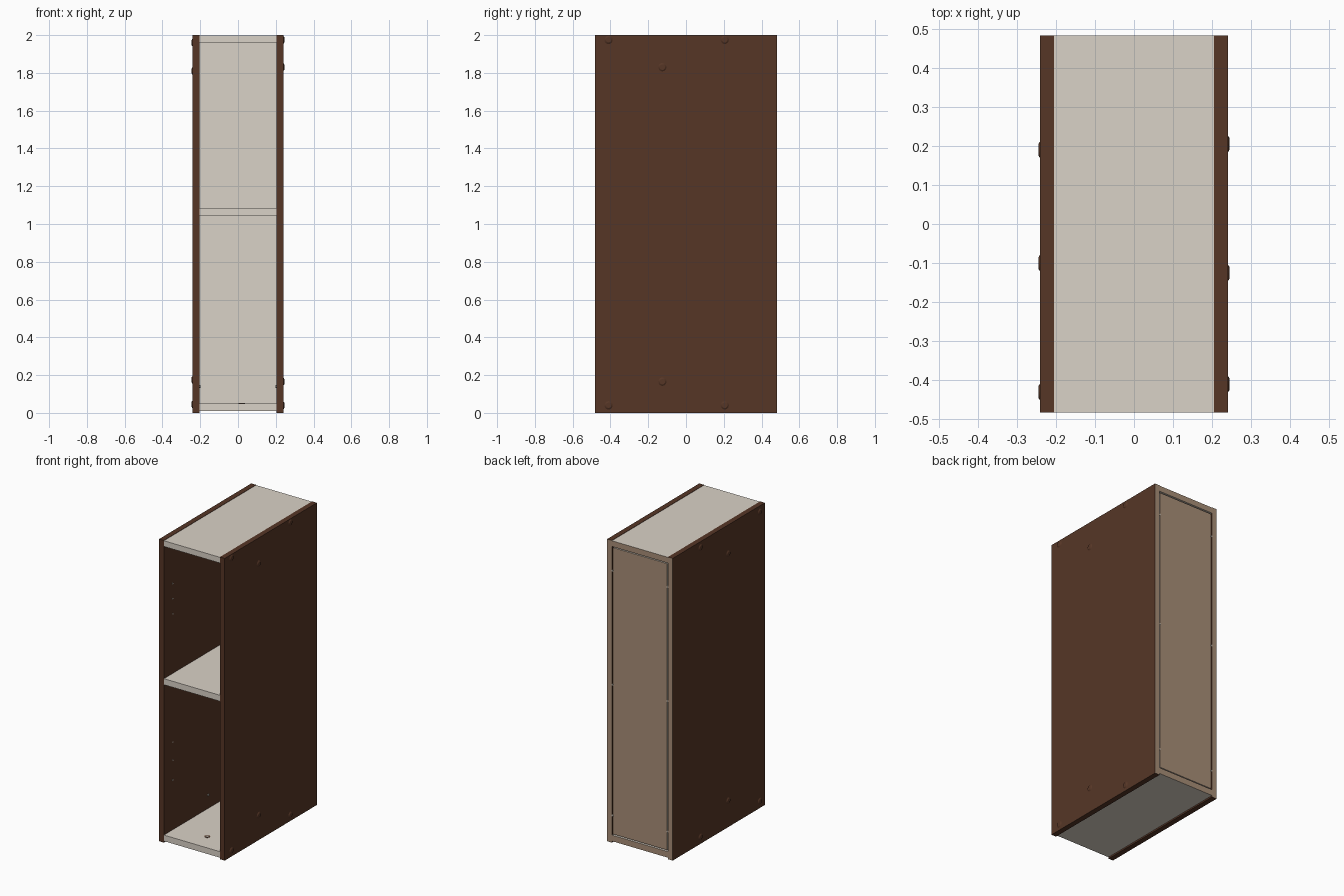
import bpy
import bmesh
from mathutils import Matrix, Vector

cube = bpy.data.objects.get("Cube")
if cube:
    bpy.data.objects.remove(cube, do_unlink=True)


def material(name, r, g, b):
    def linear(c):
        c /= 255
        return c / 12.92 if c < 0.04 else ((c + 0.055) / 1.055) ** 2.4
    mat = bpy.data.materials.new(name)
    color = (linear(r), linear(g), linear(b), 1)
    mat.diffuse_color = color
    mat.use_nodes = True
    mat.node_tree.nodes["Principled BSDF"].inputs["Base Color"].default_value = color
    return mat


BROWN = material("dark_brown_wood", 86, 54, 38)
CREAM = material("cream_board", 218, 210, 199)
TAN = material("tan_backing", 168, 142, 119)
METAL = material("pale_metal", 190, 184, 174)

HALF_W, INNER, FRONT, BACK = 0.24, 0.205, -0.482, 0.482


def finish(name, bm, mats, rule=None):
    mesh = bpy.data.meshes.new(name)
    bm.normal_update()
    if rule:
        for f in bm.faces:
            f.material_index = rule(f)
    bm.to_mesh(mesh)
    bm.free()
    for m in mats:
        mesh.materials.append(m)
    obj = bpy.data.objects.new(name, mesh)
    bpy.context.collection.objects.link(obj)
    return obj


def board(name, lo, hi, mat):
    """Box between two corners, with its rear face left as tan backing."""
    lo, hi = Vector(lo), Vector(hi)
    bm = bmesh.new()
    bmesh.ops.create_cube(bm, size=1)
    for v in bm.verts:
        v.co = (lo + hi) / 2 + v.co * (hi - lo)
    return finish(name, bm, [mat, TAN], lambda f: int(f.normal.y > 0.9))


def disc(name, center, axis, radius, depth, mat, taper=1.0):
    """Short cylinder along an axis, starting at center."""
    bm = bmesh.new()
    axis = Vector(axis)
    turn = axis.to_track_quat("Z", "Y").to_matrix().to_4x4()
    place = Matrix.Translation(Vector(center) + axis * depth / 2) @ turn
    bmesh.ops.create_cone(bm, cap_ends=True, segments=20, radius1=radius,
                          radius2=radius * taper, depth=depth, matrix=place)
    return finish(name, bm, [mat])


# Carcass
for side, label in ((1, "left"), (-1, "right")):
    a, b = sorted((side * INNER, side * HALF_W))
    board(label + "_side_panel", (a, FRONT, 0), (b, BACK, 2), BROWN)
board("top_panel", (-INNER, FRONT, 1.96), (INNER, BACK, 1.998), CREAM)
board("bottom_panel", (-INNER, FRONT, 0.01), (INNER, BACK, 0.05), CREAM)
board("shelf", (-INNER, FRONT, 1.045), (INNER, 0.455, 1.085), CREAM)

# Back panel, set in with a narrow gap around it
board("back_panel", (-0.198, 0.46, 0.057), (0.198, 0.479, 1.953), CREAM)
board("back_gap_liner", (-INNER, 0.455, 0.05), (INNER, 0.46, 1.96), CREAM)

# Domed screw caps on the outer sides
caps = {
    1: ((-0.41, 1.975), (0.205, 1.975), (-0.125, 1.83),
        (-0.125, 0.165), (-0.41, 0.04), (0.205, 0.04)),
    -1: ((-0.43, 1.96), (0.19, 1.96), (-0.1, 1.81),
         (-0.1, 0.175), (-0.43, 0.045), (0.19, 0.045)),
}
for side, spots in caps.items():
    for y, z in spots:
        disc("screw_cap", (side * HALF_W, y, z), (side, 0, 0),
             0.022, 0.005, BROWN, 0.65)

for side in (1, -1):
    # Shelf peg sockets inside
    for z in (0.38, 0.51, 0.63, 1.48, 1.58, 1.68):
        for y in (-0.39, 0.33):
            disc("peg_socket", (side * INNER, y, z), (-side, 0, 0),
                 0.005, 0.002, METAL)
    # Small pins holding the back panel
    for z in (0.18, 1.045, 1.8):
        disc("back_pin", (side * 0.201, 0.47, z), (0, 1, 0),
             0.006, 0.012, METAL)
    # Inner bolt ends
    disc("bolt_end", (side * INNER, -0.02, 0.14), (-side, 0, 0),
         0.007, 0.006, METAL)

# Round fitting on the floor of the cabinet
disc("fitting_ring", (0.02, -0.35, 0.05), (0, 0, 1), 0.018, 0.002, BROWN)
disc("fitting_core", (0.02, -0.35, 0.052), (0, 0, 1), 0.011, 0.001, METAL)
